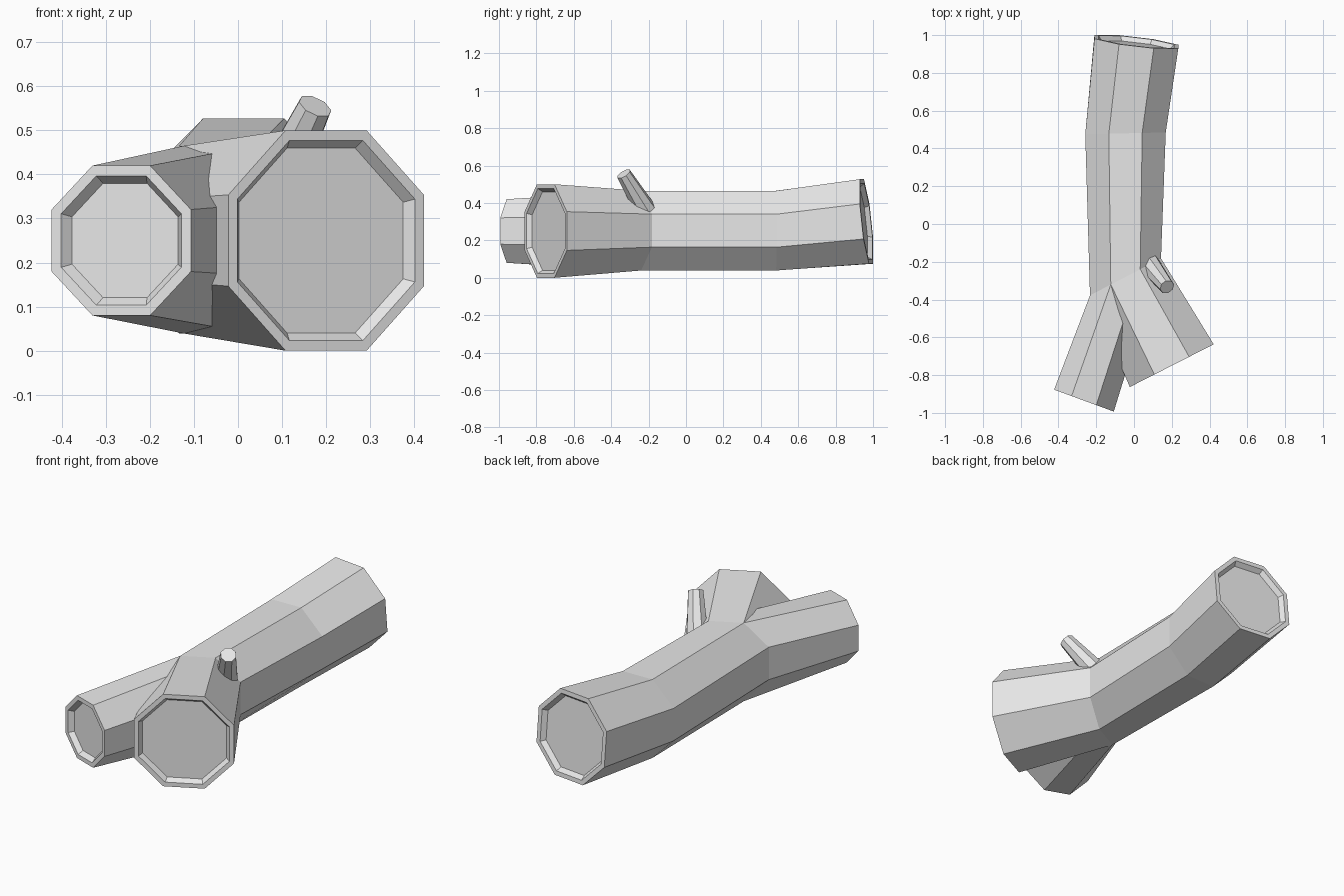
import bpy
import bmesh
import math
from mathutils import Vector

cube = bpy.data.objects.get("Cube")
if cube:
    bpy.data.objects.remove(cube, do_unlink=True)

grey = bpy.data.materials.new("light_grey")
grey.use_nodes = True
GREY = (0.8, 0.8, 0.8, 1)
grey.diffuse_color = GREY
grey.node_tree.nodes["Principled BSDF"].inputs["Base Color"].default_value = GREY

SIDES = 8
RIM = 0.023      # width of the flat rim on a sawn end
BEVEL = 0.017    # slope of the recess wall
DEPTH = 0.025    # depth of the recess


def ring(center, across, up):
    """Octagon with flat top; across and up reach from the centre to its flats."""
    c, u, v = Vector(center), Vector(across), Vector(up)
    k = 1 / math.cos(math.pi / SIDES)
    angles = [(i + 0.5) * 2 * math.pi / SIDES for i in range(SIDES)]
    return [c + k * (math.cos(a) * u + math.sin(a) * v) for a in angles]


def recess(points, inward):
    """Rim and sunken floor rings of a sawn end."""
    c = sum(points, Vector()) / SIDES
    n = (points[0] - c).cross(points[2] - c).normalized()
    if n.dot(inward) < 0:
        n = -n
    apothem = (points[0] - c).length * math.cos(math.pi / SIDES)
    rim = [c + (p - c) * (1 - RIM / apothem) for p in points]
    floor = [c + (p - c) * (1 - (RIM + BEVEL) / apothem) + n * DEPTH for p in points]
    return rim, floor


def loft(name, rings, cap_start=True, cap_end=True):
    """Skin a row of rings into one flat shaded object."""
    bm = bmesh.new()
    rows = [[bm.verts.new(p) for p in r] for r in rings]
    for a, b in zip(rows, rows[1:]):
        for i in range(SIDES):
            j = (i + 1) % SIDES
            bm.faces.new((a[i], a[j], b[j], b[i]))
    if cap_start:
        bm.faces.new(rows[0][::-1])
    if cap_end:
        bm.faces.new(rows[-1])
    bmesh.ops.recalc_face_normals(bm, faces=bm.faces)
    mesh = bpy.data.meshes.new(name)
    bm.to_mesh(mesh)
    bm.free()
    mesh.materials.append(grey)
    obj = bpy.data.objects.new(name, mesh)
    bpy.context.collection.objects.link(obj)
    return obj


# Cross-sections of the log
thick_end = ring((0.20, -0.75, 0.25), (0.222, 0.113, 0), (0, 0, 0.25))
fork = ring((-0.045, -0.28, 0.252), (0.188, 0.098, 0), (0, 0, 0.213))
middle = ring((-0.045, 0.48, 0.252), (0.213, 0.005, 0), (0, 0, 0.213))
back_end = ring((0.0125, 0.965, 0.301), (0.222, -0.026, 0), (0, -0.024, 0.226))
thin_end = ring((-0.265, -0.935, 0.25), (0.158, -0.058, 0), (0, 0, 0.17))

# Trunk running from the thick front end to the back end
front_rim, front_floor = recess(thick_end, Vector((0, 1, 0)))
back_rim, back_floor = recess(back_end, Vector((0, -1, 0)))
loft("trunk", [front_floor, front_rim, thick_end, fork, middle,
               back_end, back_rim, back_floor])

# Thinner limb growing out of the fork
limb_rim, limb_floor = recess(thin_end, Vector((0, 1, 0)))
loft("side_limb", [fork, thin_end, limb_rim, limb_floor], cap_start=False)

# Tapered twig stub
tip, root = Vector((0.175, -0.333, 0.555)), Vector((0.07, -0.2, 0.335))
axis = (tip - root).normalized()
side = axis.cross(Vector((0, 0, 1))).normalized()
other = side.cross(axis)
loft("twig", [ring(root, side * 0.056, other * 0.056),
              ring(tip, side * 0.037, other * 0.037)])
